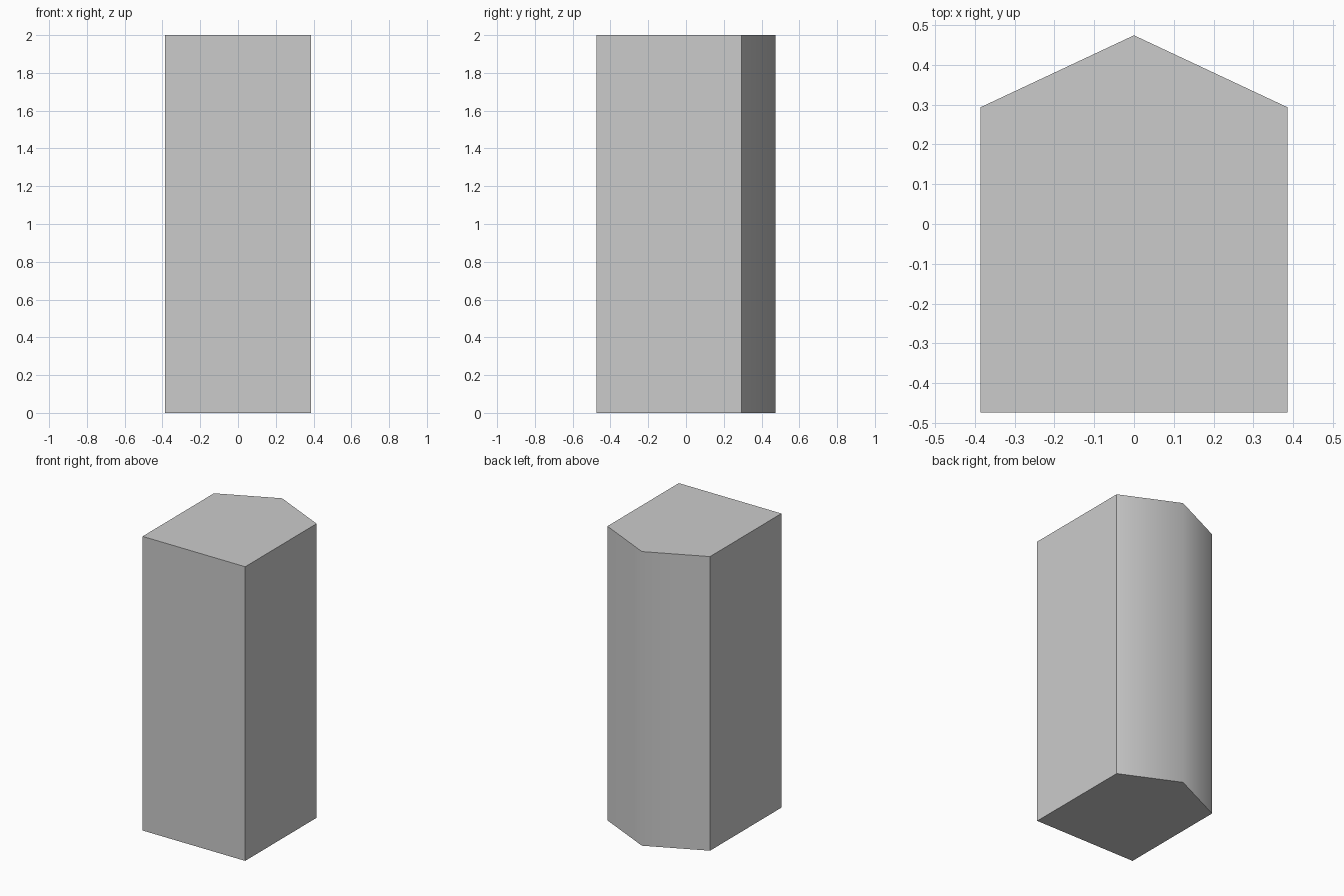
import bpy, bmesh
from math import radians

if "Cube" in bpy.data.objects:
    bpy.data.objects.remove(bpy.data.objects["Cube"])

HEIGHT = 2.0
# House-shaped pentagon footprint, counter-clockwise from above
PROFILE = [(-0.386, -0.474), (0.386, -0.474), (0.386, 0.293), (0.0, 0.474), (-0.386, 0.293)]

# Pentagonal post: footprint extruded upwards
bm = bmesh.new()
base = bm.faces.new([bm.verts.new((x, y, 0)) for x, y in PROFILE])
top = bmesh.ops.extrude_face_region(bm, geom=[base], use_keep_orig=True)
bmesh.ops.translate(bm, vec=(0, 0, HEIGHT),
                    verts=[g for g in top["geom"] if isinstance(g, bmesh.types.BMVert)])
bmesh.ops.recalc_face_normals(bm, faces=bm.faces)

# Smooth across the shallow back ridge only, all other edges stay sharp
for face in bm.faces:
    face.smooth = True
for edge in bm.edges:
    edge.smooth = edge.calc_face_angle(0) < radians(58)

mesh = bpy.data.meshes.new("pentagonal_post")
bm.to_mesh(mesh)
bm.free()
post = bpy.data.objects.new("pentagonal_post", mesh)
bpy.context.collection.objects.link(post)
